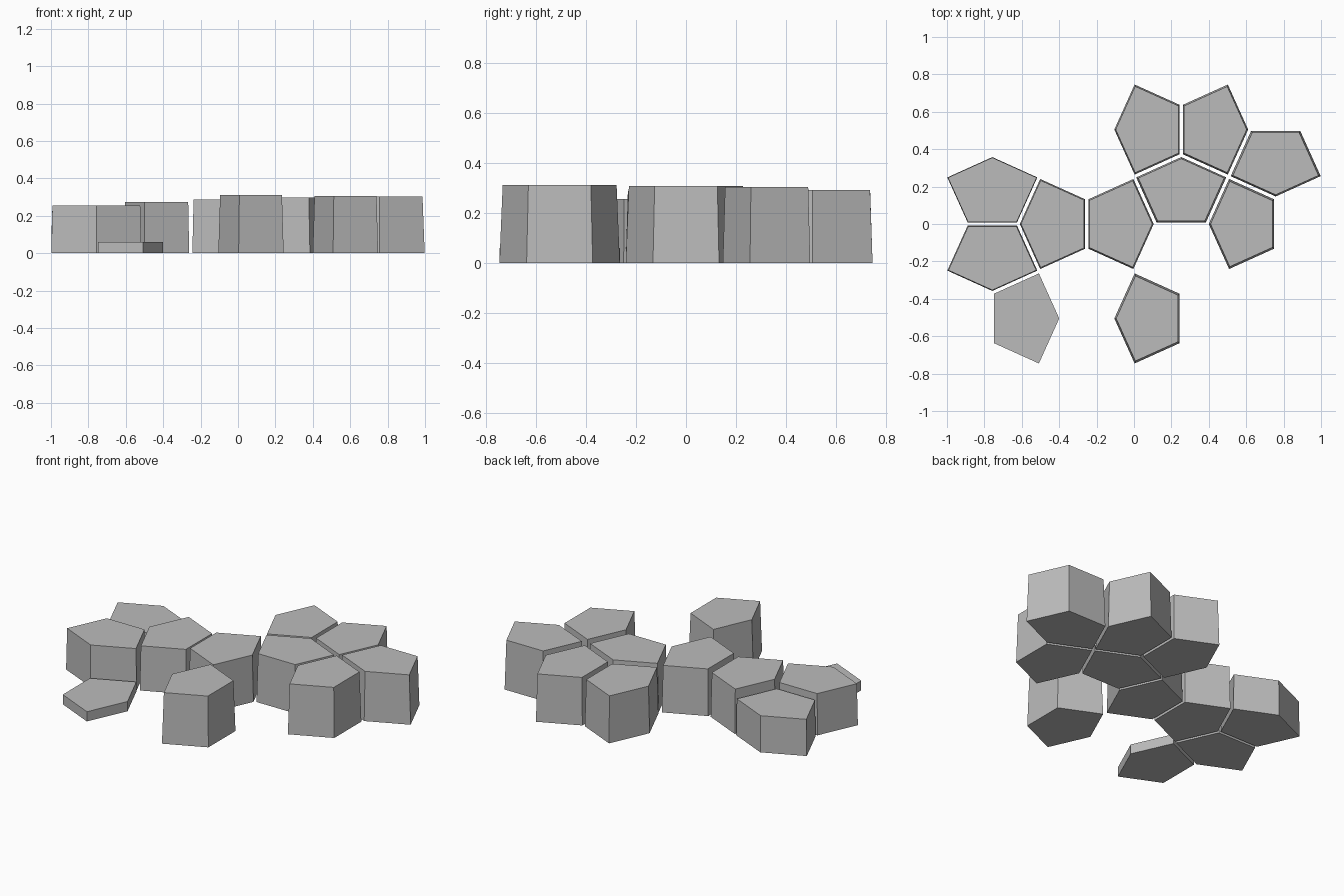
import bpy
import bmesh
from math import radians, sin, cos
from mathutils import Matrix, Vector

cube = bpy.data.objects.get("Cube")
if cube:
    bpy.data.objects.remove(cube, do_unlink=True)

PITCH = 0.505    # spacing of the pentagonal tiling
SIDE = 0.264     # edge length of one equal-sided tile
GAP = 0.0085     # half of the joint between tiles
HALF_TIP = radians(65.7)

grey = bpy.data.materials.new("stone_grey")
grey.use_nodes = True
grey.diffuse_color = (0.5, 0.5, 0.5, 1)
grey.node_tree.nodes["Principled BSDF"].inputs["Base Color"].default_value = (0.5, 0.5, 0.5, 1)

# Tile outline: flat base at x = GAP, two right-angled wings, tip toward +x
a, b = SIDE * cos(HALF_TIP), SIDE * sin(HALF_TIP)
OUTLINE = [(GAP, -SIDE / 2), (GAP + b, -b), (GAP + a + b, 0), (GAP + b, b), (GAP, SIDE / 2)]
MIDDLE = Vector((GAP + 0.63 * SIDE, 0, 0))


def pentagon_column(name, cell_x, cell_y, turn, height):
    """Pentagonal column, tapering more the taller it is."""
    bm = bmesh.new()
    base = bm.faces.new([bm.verts.new((x, y, 0)) for x, y in OUTLINE])
    grown = bmesh.ops.extrude_face_region(bm, geom=[base], use_keep_orig=True)
    top = [v for v in grown["geom"] if isinstance(v, bmesh.types.BMVert)]
    taper = 1 - 0.053 * (height / 0.31) ** 4
    for v in top:
        v.co = MIDDLE + (v.co - MIDDLE) * taper
        v.co.z = height
    bmesh.ops.recalc_face_normals(bm, faces=bm.faces)
    place = Matrix.Translation((cell_x * PITCH, cell_y * PITCH, 0))
    bm.transform(place @ Matrix.Rotation(radians(turn), 4, "Z"))
    mesh = bpy.data.meshes.new(name)
    bm.to_mesh(mesh)
    bm.free()
    mesh.materials.append(grey)
    bpy.context.collection.objects.link(bpy.data.objects.new(name, mesh))


# Columns: tiling cell of the base edge, direction of the tip, height
COLUMNS = [
    ("front_low_slab", -1.5, -1, 0, 0.06),
    ("right_back_column", -1.5, 0, 90, 0.225),
    ("right_front_column", -1.5, 0, -90, 0.255),
    ("inner_right_column", -0.5, 0, 180, 0.273),
    ("centre_column", -0.5, 0, 0, 0.287),
    ("back_right_column", 0.5, 1, 180, 0.288),
    ("back_left_column", 0.5, 1, 0, 0.292),
    ("inner_left_column", 0.5, 0, 90, 0.297),
    ("far_left_column", 1.5, 1, -90, 0.303),
    ("left_front_column", 1.5, 0, 180, 0.307),
    ("front_tall_column", 0.5, -1, 180, 0.311),
]
for column in COLUMNS:
    pentagon_column(*column)
